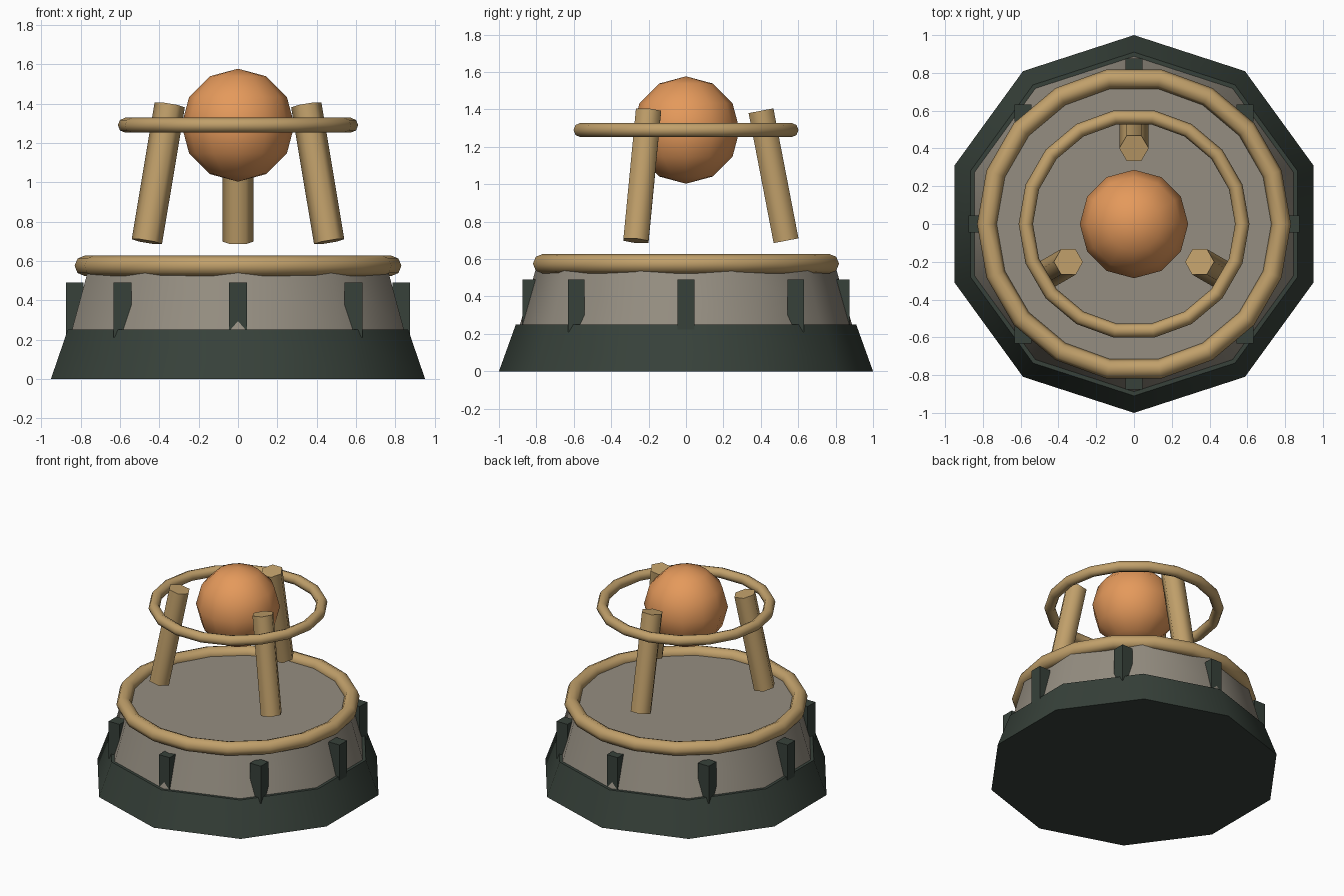
import bpy
from math import radians, cos, sin, atan2, hypot

cube = bpy.data.objects.get("Cube")
if cube:
    bpy.data.objects.remove(cube, do_unlink=True)


def material(name, rgb):
    mat = bpy.data.materials.new(name)
    mat.use_nodes = True
    mat.diffuse_color = (*rgb, 1)
    bsdf = mat.node_tree.nodes["Principled BSDF"]
    bsdf.inputs["Base Color"].default_value = (*rgb, 1)
    bsdf.inputs["Roughness"].default_value = 0.8
    return mat


dark_green = material("dark_green", (0.038, 0.053, 0.042))
stone_grey = material("stone_grey", (0.30, 0.27, 0.22))
brass = material("brass", (0.53, 0.35, 0.145))
orange = material("orange", (0.78, 0.32, 0.105))


def finish(name, mat, smooth=True):
    obj = bpy.context.object
    obj.name = name
    obj.data.materials.append(mat)
    if smooth:
        bpy.ops.object.shade_smooth_by_angle(angle=radians(65))
    return obj


def frustum(name, mat, r_low, r_high, z_low, z_high):
    bpy.ops.mesh.primitive_cone_add(
        vertices=10, radius1=r_low, radius2=r_high, depth=z_high - z_low,
        location=(0, 0, (z_low + z_high) / 2))
    return finish(name, mat)


def ring(name, major, minor, z):
    bpy.ops.mesh.primitive_torus_add(
        major_segments=18, minor_segments=8, major_radius=major,
        minor_radius=minor, location=(0, 0, z))
    return finish(name, brass)


# Ten-sided foot and drum
frustum("base", dark_green, 1.0, 0.91, 0, 0.25)
frustum("drum", stone_grey, 0.8875, 0.795, 0.25, 0.575)

# Rim on the drum and the hovering ring
ring("drum_rim", 0.779, 0.052, 0.575)
ring("upper_ring", 0.573, 0.038, 1.29)

# Eight square braces around the drum
for i in range(8):
    a = radians(45 * i)
    bpy.ops.mesh.primitive_cube_add(
        size=1, location=(0.83 * cos(a), 0.83 * sin(a), 0.35))
    brace = finish(f"brace_{i + 1}", dark_green, smooth=False)
    brace.scale = (0.09, 0.09, 0.28)

# Three six-sided posts leaning inward
r_foot, r_top, z_foot, z_top = 0.535, 0.401, 0.698, 1.393
lean = atan2(r_foot - r_top, z_top - z_foot)
r_mid = (r_foot + r_top) / 2
for i in range(3):
    a = radians(90 + 120 * i)
    bpy.ops.mesh.primitive_cylinder_add(
        vertices=6, radius=0.078, depth=hypot(r_foot - r_top, z_top - z_foot),
        location=(r_mid * cos(a), r_mid * sin(a), (z_foot + z_top) / 2),
        rotation=(0, -lean, a))
    finish(f"post_{i + 1}", brass)

# Floating orb
bpy.ops.mesh.primitive_uv_sphere_add(
    segments=12, ring_count=6, radius=0.287, location=(0, 0, 1.29))
finish("orb", orange)
